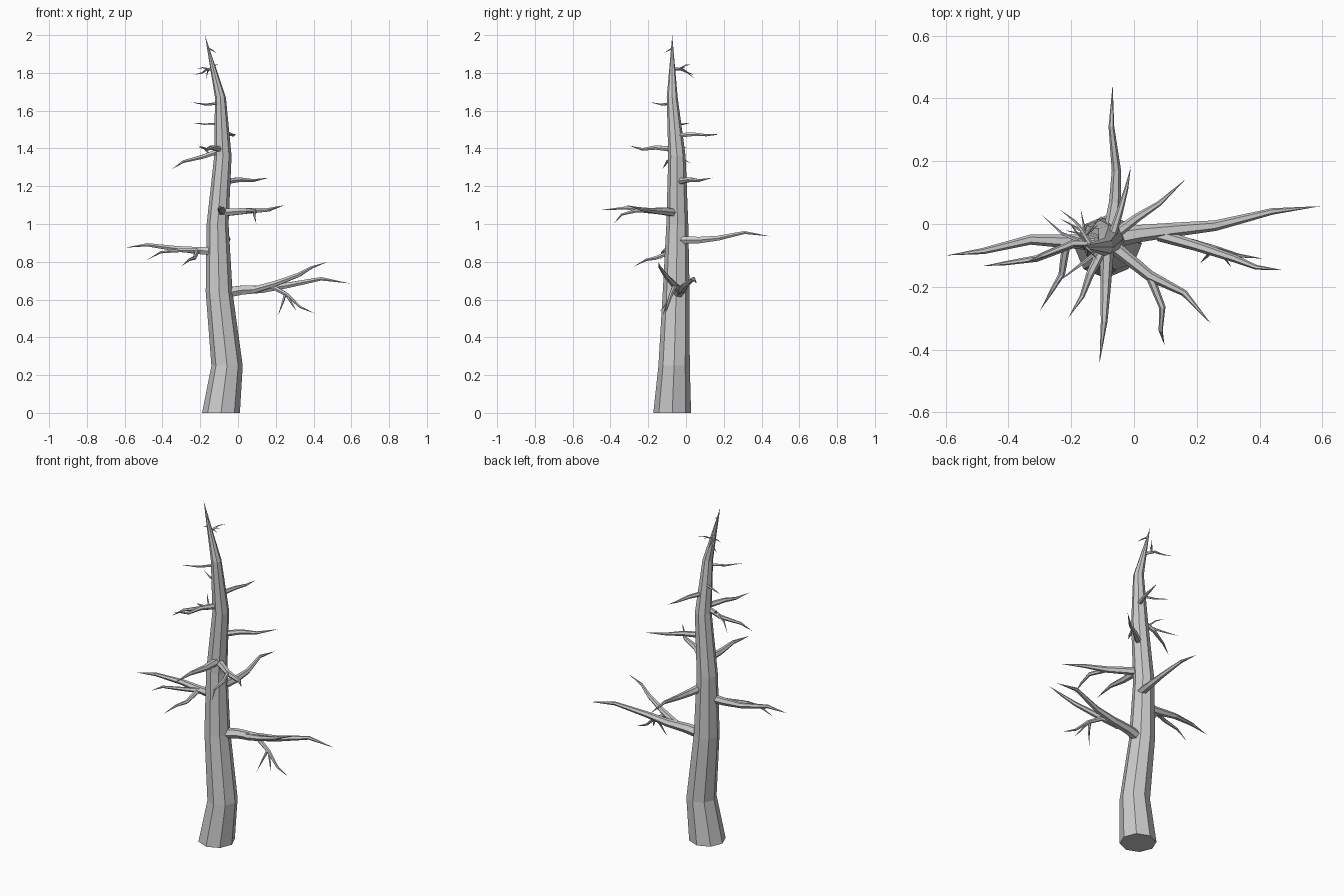
import bpy, bmesh, math
from mathutils import Vector

def tube(name, pts, radii, sides, ref, flat_rings=False):
    """Faceted tube through pts, last point closes to a tip."""
    bm = bmesh.new()
    pts = [Vector(p) for p in pts]
    ref = Vector(ref)
    rings = []
    for i in range(len(pts) - 1):
        d = pts[i + 1] - pts[max(i - 1, 0)]
        if flat_rings:
            d = Vector((0, 0, 1))
        side = d.cross(ref).normalized()
        up = side.cross(d).normalized()
        rings.append([bm.verts.new(pts[i] + radii[i] * (
            side * math.cos(2 * math.pi * k / sides) + up * math.sin(2 * math.pi * k / sides)))
            for k in range(sides)])
    tip = bm.verts.new(pts[-1])
    bm.faces.new(rings[0])
    for a, b in zip(rings, rings[1:]):
        for k in range(sides):
            j = (k + 1) % sides
            bm.faces.new((a[k], a[j], b[j], b[k]))
    for k in range(sides):
        bm.faces.new((rings[-1][k], rings[-1][(k + 1) % sides], tip))
    bmesh.ops.recalc_face_normals(bm, faces=bm.faces)
    me = bpy.data.meshes.new(name)
    bm.to_mesh(me)
    bm.free()
    ob = bpy.data.objects.new(name, me)
    bpy.context.collection.objects.link(ob)
    return ob

def branch(name, r, *pts, sides=6):
    n = len(pts) - 1
    tube(name, pts, [r * (1 - i / n) ** 0.7 for i in range(n)], sides, (0, 0, 1))

# Trunk
tube("trunk",
     [(-.09, -.073, 0), (-.058, -.063, .25), (-.1, -.052, .64), (-.108, -.046, 1.0),
      (-.08, -.048, 1.36), (-.093, -.073, 1.67), (-.175, -.073, 2.0)],
     [.1, .083, .071, .058, .046, .029], 8, (0, 1, 0), True)

# Lower right limb with forks
branch("right_limb", .032, (-.07, -.045, .635), (.02, -.03, .65), (.13, -.018, .655),
       (.26, -.005, .675), (.44, .04, .71), (.595, .057, .685))
branch("right_limb_fork", .02, (.08, -.035, .65), (.2, -.07, .685), (.32, -.11, .73),
       (.39, -.138, .77), (.475, -.147, .80))
branch("right_limb_twig_a", .014, (.18, -.06, .67), (.26, -.08, .625), (.33, -.1, .56), (.41, -.11, .525))
branch("right_limb_twig_b", .009, (.25, -.075, .63), (.235, -.1, .58), (.21, -.125, .51), sides=5)
branch("right_limb_twig_c", .007, (.26, -.08, .62), (.29, -.11, .57), (.31, -.137, .54), sides=5)

# Left limb with forks
branch("left_limb", .026, (-.1, -.06, .855), (-.22, -.055, .86), (-.33, -.05, .87),
       (-.48, -.086, .89), (-.597, -.1, .875))
branch("left_limb_fork", .014, (-.2, -.065, .86), (-.31, -.11, .86), (-.41, -.125, .85), (-.482, -.134, .81))
branch("left_limb_twig", .014, (-.215, -.06, .86), (-.23, -.16, .82), (-.26, -.21, .81), (-.3, -.277, .775))

# Back limb
branch("back_limb", .024, (-.075, -.03, .915), (-.06, .07, .915), (-.056, .17, .925),
       (-.072, .31, .955), (-.068, .445, .935))

# Front limbs
branch("front_limb", .023, (-.085, -.06, 1.07), (-.09, -.19, 1.07), (-.095, -.31, 1.085), (-.11, -.445, 1.075))
branch("front_right_limb", .023, (-.08, -.06, 1.06), (.05, -.165, 1.07), (.16, -.22, 1.075), (.247, -.32, 1.10))
branch("front_right_twig", .014, (.05, -.165, 1.07), (.09, -.265, 1.07), (.085, -.34, 1.05), (.097, -.385, 1.0))

# Middle limbs
branch("back_right_limb", .018, (-.07, -.04, 1.225), (.01, .02, 1.235), (.08, .065, 1.23), (.165, .143, 1.245))
branch("back_twig", .014, (-.07, -.04, 1.47), (-.045, .04, 1.475), (-.025, .11, 1.47), (-.01, .182, 1.475))
branch("front_left_limb", .017, (-.09, -.06, 1.395), (-.14, -.16, 1.405), (-.165, -.23, 1.395), (-.21, -.3, 1.415))
branch("side_left_limb", .016, (-.09, -.06, 1.39), (-.19, -.06, 1.355), (-.29, -.1, 1.33), (-.35, -.125, 1.29))
branch("side_left_twig_a", .008, (-.16, -.06, 1.365), (-.23, -.03, 1.35), (-.295, .03, 1.32), sides=5)
branch("side_left_twig_b", .006, (-.15, -.06, 1.37), (-.18, -.03, 1.4), (-.21, .01, 1.405), sides=5)

# Upper twigs
branch("left_twig", .008, (-.09, -.05, 1.53), (-.17, -.02, 1.528), (-.24, .02, 1.535), sides=5)
branch("upper_left_twig", .009, (-.09, -.07, 1.64), (-.17, -.13, 1.632), (-.25, -.19, 1.645), sides=5)
branch("crown_twig", .009, (-.135, -.07, 1.82), (-.165, -.02, 1.82), (-.19, .01, 1.8), (-.235, .045, 1.79), sides=5)
for i, end in enumerate([(-.22, -.02, 1.82), (-.1, .03, 1.845), (-.17, .05, 1.765), (-.11, 0, 1.825)]):
    branch(f"crown_side_twig_{i}", .005, (-.155, -.035, 1.82),
           tuple((a + b) / 2 + c for a, b, c in zip((-.155, -.035, 1.82), end, (0, 0, .008))), end, sides=5)
branch("tip_twig", .006, (-.155, -.073, 1.93), (-.135, -.09, 1.92), (-.115, -.115, 1.905), sides=5)
